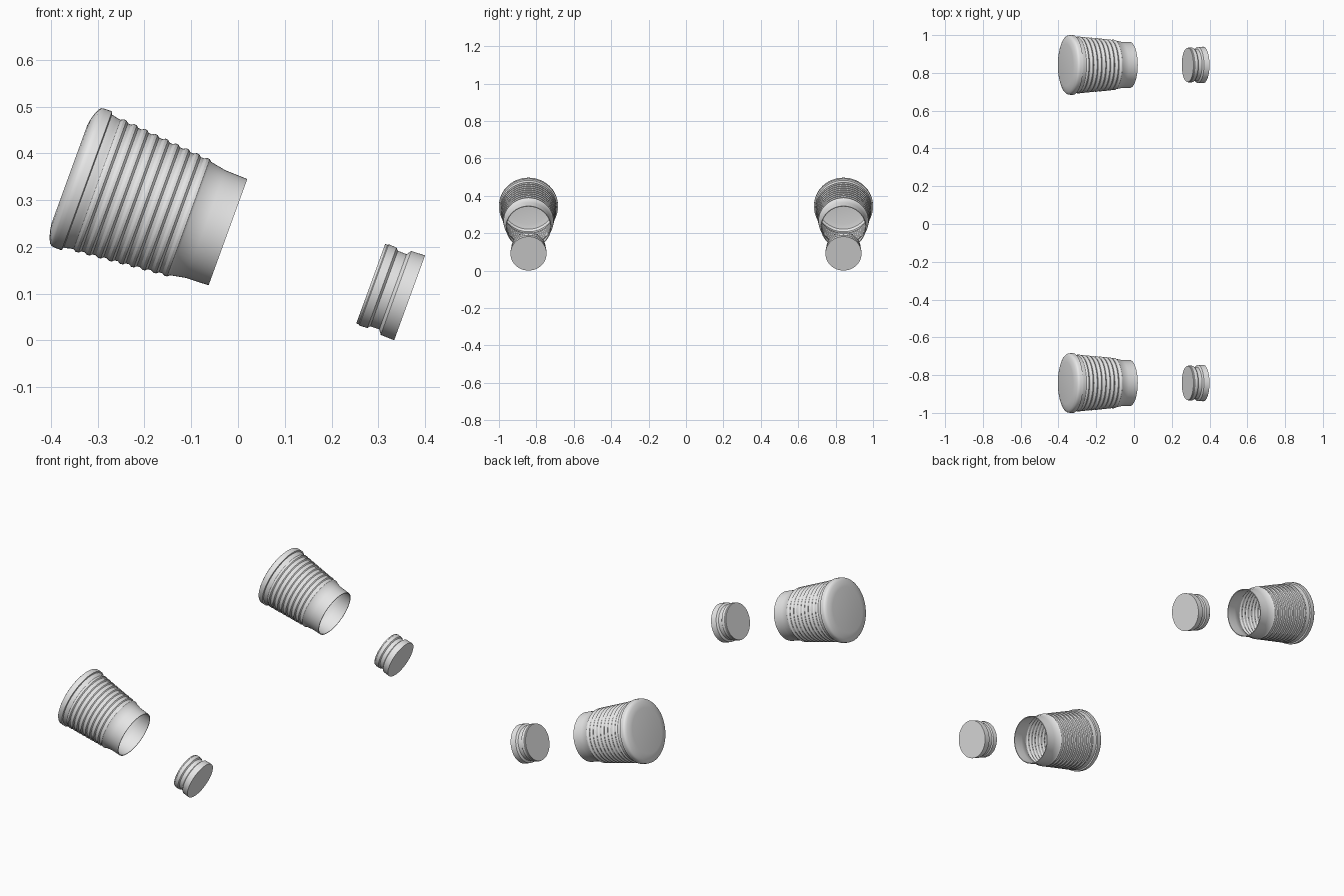
import bpy, bmesh, math

if "Cube" in bpy.data.objects:
    bpy.data.objects.remove(bpy.data.objects["Cube"], do_unlink=True)

SEGMENTS = 64
TILT = math.radians(110)      # local z runs from the closed end to the open end
SIDE = 0.842                  # distance of each pair from the centre line

grey = bpy.data.materials.new("light grey")
grey.use_nodes = True
grey.diffuse_color = (0.8, 0.8, 0.8, 1)
grey.node_tree.nodes["Principled BSDF"].inputs["Base Color"].default_value = grey.diffuse_color


def lathe(name, profile, location):
    """Revolve (radius, height) points about local z and tilt the part."""
    bm = bmesh.new()
    verts = [bm.verts.new((r, 0, h)) for r, h in profile]
    edges = [bm.edges.new(pair) for pair in zip(verts, verts[1:])]
    bmesh.ops.spin(bm, geom=verts + edges, cent=(0, 0, 0), axis=(0, 0, 1),
                   angle=math.tau, steps=SEGMENTS, use_merge=True)
    bmesh.ops.remove_doubles(bm, verts=bm.verts, dist=0.00005)
    bmesh.ops.recalc_face_normals(bm, faces=bm.faces)
    mesh = bpy.data.meshes.new(name)
    bm.to_mesh(mesh)
    bm.free()
    mesh.materials.append(grey)
    obj = bpy.data.objects.new(name, mesh)
    bpy.context.collection.objects.link(obj)
    obj.location = location
    obj.rotation_euler = (0, TILT, 0)
    bpy.ops.object.select_all(action="DESELECT")
    obj.select_set(True)
    bpy.context.view_layer.objects.active = obj
    bpy.ops.object.shade_smooth_by_angle(angle=math.radians(32))
    return obj


# Ribbed tapering wall: each rib has a slope, a short crest and a return
RIBS, START, END = 9, -0.305, -0.085
ribs = []
step = (END - START) / RIBS
for i in range(RIBS):
    for part, lift in ((0, 0), (0.3, 0), (0.55, 0.004), (0.8, 0.004)):
        t = (i + part) / RIBS
        ribs.append((0.148 - 0.019 * t + lift, START + (i + part) * step))

wall = [(0.151, -0.315)] + ribs + [(0.129, END), (0.1225, -0.05), (0.121, 0)]

# Rounded closed end and raised rim
cap = [(0, -0.361), (0.112, -0.361), (0.128, -0.3585), (0.143, -0.354),
       (0.153, -0.349), (0.157, -0.344), (0.158, -0.336), (0.158, -0.321), (0.151, -0.319)]

# Thin hollow inside, following the ribs
THICK = 0.004
inside = [(r - THICK, h) for r, h in reversed(wall)]
inside += [(0.148, -0.338), (0.138, -0.35), (0.112, -0.356), (0, -0.356)]

# Stopper with a groove between two flanges
stopper = [(0, -0.0885), (0.0905, -0.0885), (0.0905, -0.083), (0.0925, -0.081),
           (0.0915, -0.063), (0.086, -0.058), (0.0855, -0.038),
           (0.0955, -0.031), (0.0965, 0), (0, 0)]

for label, side in (("front", -1), ("back", 1)):
    lathe(label + "_ribbed_cup", cap + wall + inside, (-0.0215, side * SIDE, 0.2315))
    lathe(label + "_stopper", stopper, (0.367, side * SIDE, 0.091))
